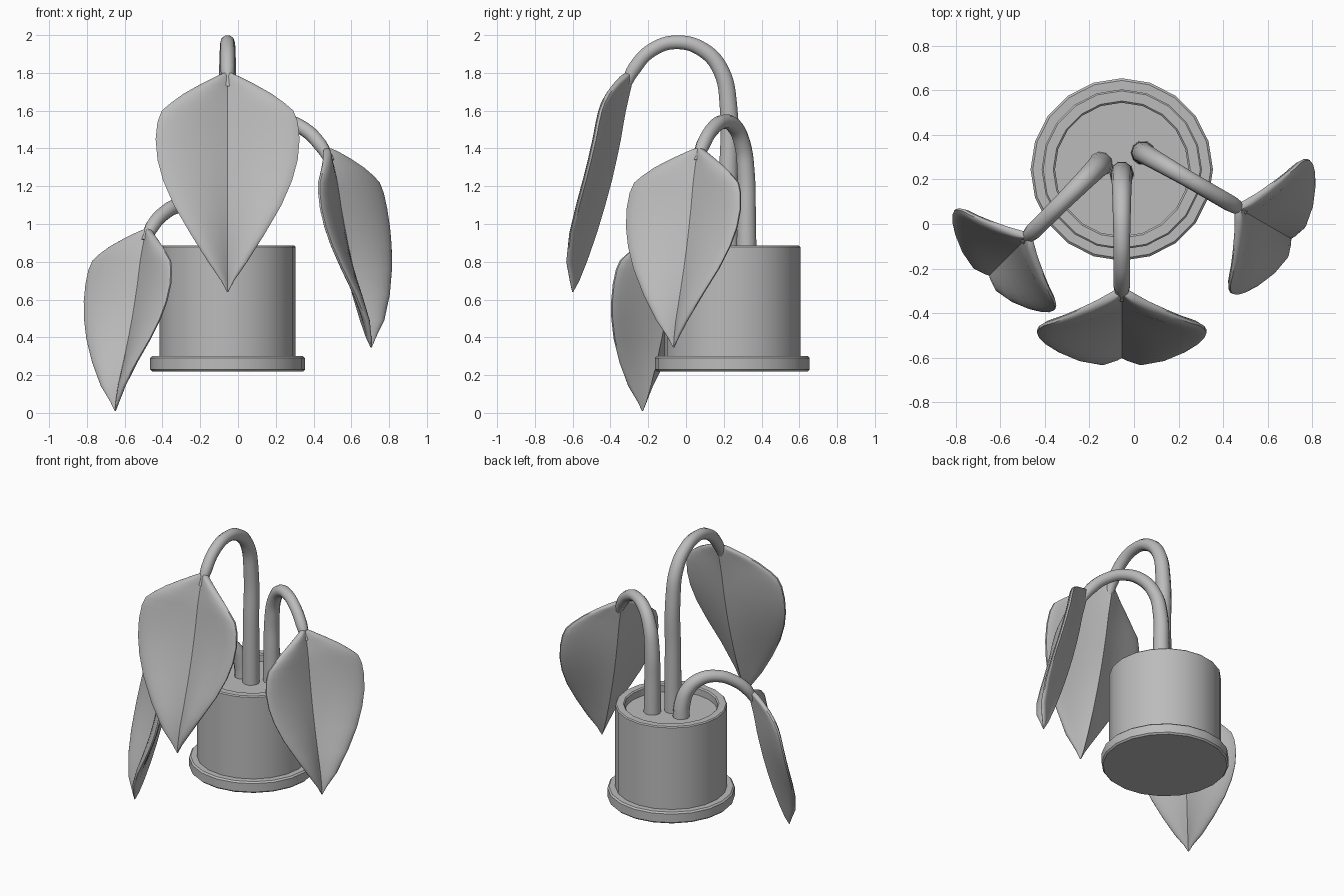
import bpy, bmesh, math
from mathutils import Vector, Matrix

cube = bpy.data.objects.get("Cube")
if cube:
    bpy.data.objects.remove(cube)

GREY = (0.5, 0.5, 0.5, 1)
mat = bpy.data.materials.new("plain grey")
mat.use_nodes = True
mat.diffuse_color = GREY
mat.node_tree.nodes["Principled BSDF"].inputs["Base Color"].default_value = GREY


def finish(obj, angle):
    """Give the object its material and smooth shading."""
    obj.data.materials.clear()
    obj.data.materials.append(mat)
    bpy.ops.object.select_all(action='DESELECT')
    obj.select_set(True)
    bpy.context.view_layer.objects.active = obj
    if obj.type == 'CURVE':
        bpy.ops.object.convert(target='MESH')
        obj = bpy.context.object
    bpy.ops.object.shade_smooth_by_angle(angle=math.radians(angle))


def from_bmesh(name, bm):
    bmesh.ops.recalc_face_normals(bm, faces=bm.faces)
    mesh = bpy.data.meshes.new(name)
    bm.to_mesh(mesh)
    bm.free()
    obj = bpy.data.objects.new(name, mesh)
    bpy.context.collection.objects.link(obj)
    return obj


def skin(bm, rings):
    """Bridge equal rings of points and cap both ends."""
    rows = [[bm.verts.new(p) for p in ring] for ring in rings]
    n = len(rows[0])
    for a, b in zip(rows, rows[1:]):
        for i in range(n):
            j = (i + 1) % n
            bm.faces.new((a[i], a[j], b[j], b[i]))
    bm.faces.new(rows[0])
    bm.faces.new(rows[-1])


def lathe(name, profile, centre, sides=20):
    bm = bmesh.new()
    turn = [math.tau * i / sides for i in range(sides)]
    skin(bm, [[(centre[0] + r * math.cos(a), centre[1] + r * math.sin(a), z)
               for a in turn] for r, z in profile])
    finish(from_bmesh(name, bm), 30)


# Pot with a hollow rim, and the saucer below it
POT = (-0.055, 0.245)
lathe("saucer", [(.40, .22), (.41, .23), (.41, .29), (.40, .30)], POT)
lathe("pot", [(.36, .29), (.36, .878), (.353, .885), (.308, .885), (.30, .877), (.30, .83)], POT)

# Leaf rows: height, half width, vein position, forward fold, half thickness
LEAF = [
    (0, .003, 0, 0, .003),
    (.06, .035, -.02, .025, .016),
    (.16, .105, -.05, .07, .026),
    (.31, .200, -.10, .105, .028),
    (.46, .288, -.145, .115, .028),
    (.59, .345, -.18, .115, .028),
    (.70, .375, -.205, .112, .028),
    (.81, .385, -.228, .11, .028),
    (.90, .375, -.243, .108, .028),
    (.96, .352, -.254, .105, .028),
    (1.0, .305, -.263, .10, .028),
    (1.05, .235, -.275, .085, .027),
    (1.10, .145, -.288, .06, .026),
    (1.14, .065, -.297, .03, .025),
    (1.16, .020, -.30, .008, .018),
]
HALF = [0, .15, .3, .45, .6, .75, .87, .95, .99]
ACROSS = [-u for u in reversed(HALF[1:])] + HALF


def leaf_frame(tip, heading, scale):
    """Local +y is the way the leaf faces, +z runs up the vein."""
    return (Matrix.Translation(tip) @ Matrix.Rotation(math.radians(heading - 90), 4, 'Z')
            @ Matrix.Scale(scale, 4))


def leaf(name, frame):
    rings = []
    for z, width, vein, fold, thick in LEAF:
        def point(u, side):
            bend = fold * abs(u) * (1.6 - .6 * abs(u))
            edge = math.sqrt(1 - abs(u) ** 5)
            return frame @ Vector((u * width, vein + bend + side * thick * edge, z))
        rings.append([point(u, 1) for u in ACROSS] + [point(u, -1) for u in reversed(ACROSS)])
    bm = bmesh.new()
    skin(bm, rings)
    finish(from_bmesh(name, bm), 35)


def stem(name, base, end, arch):
    """Round stem rising from base, arching over and meeting the leaf."""
    path = [(0, .81)] + arch + [(1, end.z)]
    curve = bpy.data.curves.new(name, 'CURVE')
    curve.dimensions = '3D'
    curve.bevel_depth = 1
    curve.bevel_resolution = 3
    curve.resolution_u = 6
    curve.use_fill_caps = True
    spline = curve.splines.new('BEZIER')
    spline.bezier_points.add(len(path) - 1)
    for i, (p, (t, z)) in enumerate(zip(spline.bezier_points, path)):
        p.co = (base[0] + t * (end.x - base[0]), base[1] + t * (end.y - base[1]), z)
        p.radius = .056 - .018 * min(1, 1.6 * i / (len(path) - 1))
        p.handle_left_type = p.handle_right_type = 'AUTO'
    spline.bezier_points[-1].radius = .026
    obj = bpy.data.objects.new(name, curve)
    bpy.context.collection.objects.link(obj)
    finish(obj, 40)


# Three drooping leaves, each hung from its own arched stem
PLANTS = [
    ("front", (-.055, -.60, .64), -90, 1.0, (-.055, .225),
     [(0, 1.25), (0, 1.62), (.07, 1.81), (.24, 1.92), (.5, 1.962), (.74, 1.92), (.91, 1.82)]),
    ("left", (.705, -.065, .345), -30, .91, (.04, .32),
     [(0, 1.05), (.01, 1.27), (.08, 1.42), (.24, 1.515), (.46, 1.542), (.7, 1.50), (.88, 1.42)]),
    ("right", (-.65, -.23, .01), -135, .83, (-.15, .27),
     [(.02, .92), (.1, 1.02), (.27, 1.085), (.5, 1.095), (.72, 1.055), (.89, .99)]),
]
for side, tip, heading, scale, base, arch in PLANTS:
    frame = leaf_frame(tip, heading, scale)
    leaf(side + "_leaf", frame)
    stem(side + "_stem", base, frame @ Vector((0, -.275, 1.08)), arch)
